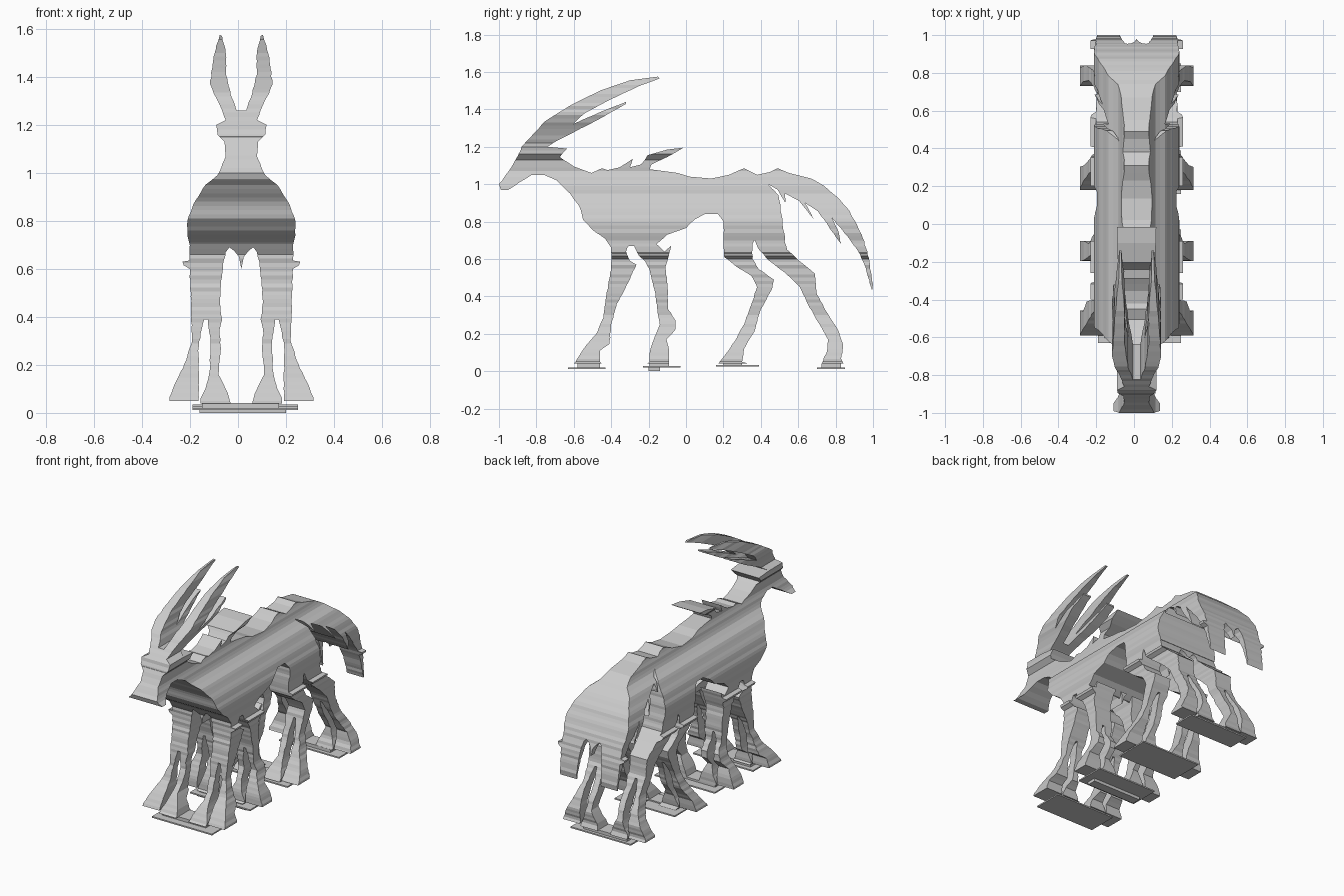
import bpy
import bmesh
import random

random.seed(7)
UNIT = 0.01          # outlines are written in hundredths
MIDLINE = 1.4        # the body's plane of symmetry lies slightly off x = 0

default_cube = bpy.data.objects.get("Cube")
if default_cube:
    bpy.data.objects.remove(default_cube, do_unlink=True)

# One plain grey for everything
stone = bpy.data.materials.new("light_grey")
stone.use_nodes = True
grey = (0.6, 0.6, 0.6, 1)
stone.diffuse_color = grey
stone.node_tree.nodes["Principled BSDF"].inputs["Base Color"].default_value = grey


def ridged(outline, step=1.6, depth=0.25):
    """Subdivide an outline and roughen it sideways into fine ridges."""
    result = []
    for index, (a, b) in enumerate(outline):
        c, d = outline[(index + 1) % len(outline)]
        result.append((a, b))
        count = int(abs(d - b) / step)
        for k in range(1, count):
            t = k / count
            shift = random.uniform(-depth, depth)
            result.append((a + (c - a) * t + shift, b + (d - b) * t))
    return result


def prism(name, outline, axis, low, high):
    """Extrude an upright outline along the x or y axis."""
    bm = bmesh.new()

    def ring(depth):
        if axis == "x":
            places = [(depth, a, b) for a, b in outline]
        else:
            places = [(a, depth, b) for a, b in outline]
        return [bm.verts.new([c * UNIT for c in p]) for p in places]

    near, far = ring(low), ring(high)
    bm.faces.new(near)
    bm.faces.new(list(reversed(far)))
    for i in range(len(near)):
        j = (i + 1) % len(near)
        bm.faces.new((near[j], near[i], far[i], far[j]))
    bmesh.ops.recalc_face_normals(bm, faces=bm.faces)
    mesh = bpy.data.meshes.new(name)
    bm.to_mesh(mesh)
    bm.free()
    mesh.materials.append(stone)
    obj = bpy.data.objects.new(name, mesh)
    bpy.context.collection.objects.link(obj)
    return obj


# Front outline, half of it, as distance from the midline and height:
# horn, ear, neck, flank
upper_half = [
    (2, 126), (4.5, 133), (6.5, 141), (6.5, 150), (8, 157), (9, 157.5),
    (10.5, 153), (12, 145), (13, 137), (11.5, 133), (8, 126), (6.5, 122),
    (10.5, 120), (10, 116), (7, 113), (6.5, 107), (10, 99), (15, 95),
    (20, 87), (22.5, 80), (22.5, 74), (21.5, 70),
]
# knee, outer hoof, gap between the paired legs, inner hoof, belly
lower_half = [
    (21.5, 63.5), (24.5, 63), (24, 61.5), (21.5, 60), (21, 45), (20.5, 30),
    (23, 22), (26, 15.5), (30, 6.5), (30, 5), (17.8, 5), (17.8, 20),
    (18, 26), (17, 33), (15.5, 39), (14, 39), (13, 32), (12.8, 25),
    (13.3, 17), (15, 10), (17, 6), (17, 4), (4.5, 4), (6.5, 10),
    (9.5, 16), (8.5, 27), (9.2, 33), (8, 39), (9, 46), (8.5, 55),
    (7.5, 63), (6.5, 67), (5, 69), (3, 67.5), (1, 65),
]
half = ridged(upper_half + lower_half)
# drop the ridges made by the closing edge, which lies inside the body
half = half[:half.index((1, 65)) + 1]
front_outline = [(MIDLINE + d, z) for d, z in half]
front_outline.append((MIDLINE, 60))
front_outline += [(MIDLINE - d, z) for d, z in reversed(half)]
front_cutter = prism("front_cutter", front_outline, "y", -115, 115)
front_cutter.hide_render = True

# Side outlines, as y and height
head_and_back = [
    (44, 100), (60, 101), (67, 103), (55, 106), (49, 108.5), (45, 106.5),
    (38, 105), (31, 108.5), (23, 105), (13.5, 103), (2, 104), (-4.5, 106),
    (-19.5, 108), (-18.5, 110.5), (-10, 114.5), (-1.5, 119.5), (-10, 118.5),
    (-20.5, 115.5), (-24, 110.5), (-30, 109), (-28.5, 113.5), (-35.5, 109),
    (-42, 107.5), (-45, 108.5), (-50.5, 106), (-60, 109.5), (-67.5, 114.5),
    (-63.5, 119), (-74, 120), (-90, 115), (-92.5, 110.5), (-97, 104),
]
throat_and_belly = [
    (-100, 100), (-99, 97), (-95, 97), (-89, 101), (-82.5, 105), (-76, 105),
    (-69, 102), (-62, 95), (-57, 88), (-55, 81), (-50.5, 76), (-43.5, 71),
    (-40, 67), (-17, 67), (-10, 73), (0, 76.5), (4.5, 81), (10, 84),
    (17, 84), (20, 80), (20, 70), (53, 70), (51, 84), (49.5, 94),
]
horns = [
    (-90, 114), (-88, 120), (-75.5, 133.5), (-62, 142), (-46, 150),
    (-30, 155.5), (-15, 157.5), (-14, 156.5), (-25, 152.5), (-41, 145),
    (-54, 138), (-60.5, 132), (-46, 138.5), (-32, 144), (-32, 143),
    (-46, 135), (-59.5, 128), (-68.5, 123.5), (-74, 120), (-74, 114),
]
tail = [
    (44, 103), (44, 100), (49, 97), (53, 90), (53, 95), (60.5, 91),
    (68.5, 81), (63.5, 90), (70.5, 85.5), (83, 68), (81, 76), (78, 82),
    (87.5, 70.5), (93, 62.5), (96, 55.5), (99.5, 43), (100, 46.5),
    (97, 64), (94, 73), (87.5, 85.5), (81, 93), (74, 99), (67, 103),
    (55, 106),
]
first_legs = [
    (-43, 70.5), (-40, 66), (-40, 55.5), (-42.5, 41), (-44, 29), (-48, 20),
    (-54, 13), (-59, 5), (-63, 2), (-42.5, 2), (-46, 5), (-46, 11),
    (-41, 14.5), (-40, 25), (-37, 36), (-30, 49), (-26.5, 57), (-30, 59),
    (-32, 64), (-30, 69),
]
second_legs = [
    (-29, 69), (-25, 61.5), (-22, 59), (-19.5, 54.5), (-17, 44), (-14, 25),
    (-19, 12), (-19.5, 5), (-23, 2.5), (-3, 2.5), (-9, 4), (-9, 11),
    (-10.5, 17), (-5.5, 22.5), (-5.5, 27), (-9.5, 33), (-10, 46.5),
    (-11, 55.5), (-8, 67), (-11.5, 64), (-17, 69),
]
third_legs = [
    (20, 72), (20.5, 61), (27.5, 55.5), (35, 51), (38, 45), (35, 36),
    (31, 25), (26, 16), (20, 7.5), (16, 2.5), (39, 2.5), (30, 5), (31, 12),
    (36.5, 21), (40, 33), (46, 44), (47, 49), (39, 54.5), (35.5, 60),
    (35.5, 68), (37, 72),
]
fourth_legs = [
    (36, 72), (39, 65), (44.5, 59), (52.5, 53), (60.5, 45.5), (65, 36),
    (71.5, 25), (76, 17), (75.5, 11), (72.5, 4), (70, 2), (85, 2),
    (83, 6.5), (84, 14.5), (81, 22.5), (76, 30.5), (70, 41), (69, 52),
    (60.5, 59), (54, 65), (52, 72),
]
parts = {
    "body_and_head": head_and_back + throat_and_belly,
    "horns": horns,
    "tail": tail,
    "first_legs": first_legs,
    "second_legs": second_legs,
    "third_legs": third_legs,
    "fourth_legs": fourth_legs,
}

# Cut each side silhouette with the front silhouette
for name, outline in parts.items():
    part = prism(name, ridged(outline), "x", -40, 40)
    cut = part.modifiers.new("front_shape", "BOOLEAN")
    cut.operation = "INTERSECT"
    cut.solver = "EXACT"
    cut.object = front_cutter
    graph = bpy.context.evaluated_depsgraph_get()
    shaped = bpy.data.meshes.new_from_object(part.evaluated_get(graph))
    part.modifiers.clear()
    part.data = shaped
    shaped.name = name
bpy.data.objects.remove(front_cutter, do_unlink=True)


def slab(name, left, right, back, front, low, high):
    outline = [(back, low), (front, low), (front, high), (back, high)]
    return prism(name, outline, "x", left, right)


# Foot plates joining the hooves: thin wide sole and narrower pad above it
soles = [(-63, -43, -58, -46, 1.2), (-23, -3, -19.5, -9, 2),
         (16, 39, 20, 30, 2.5), (70, 85, 72.5, 83, 1.2)]
for label, (y0, y1, p0, p1, base) in zip(("first", "second", "third", "fourth"), soles):
    slab(label + "_sole", -19, 25, y0, y1, base, base + 0.9)
    slab(label + "_pad", -15, 17, p0, p1, base + 0.8, 4.2)
slab("ground_bar", -16, 20, -20, -14, 0, 2.1)
